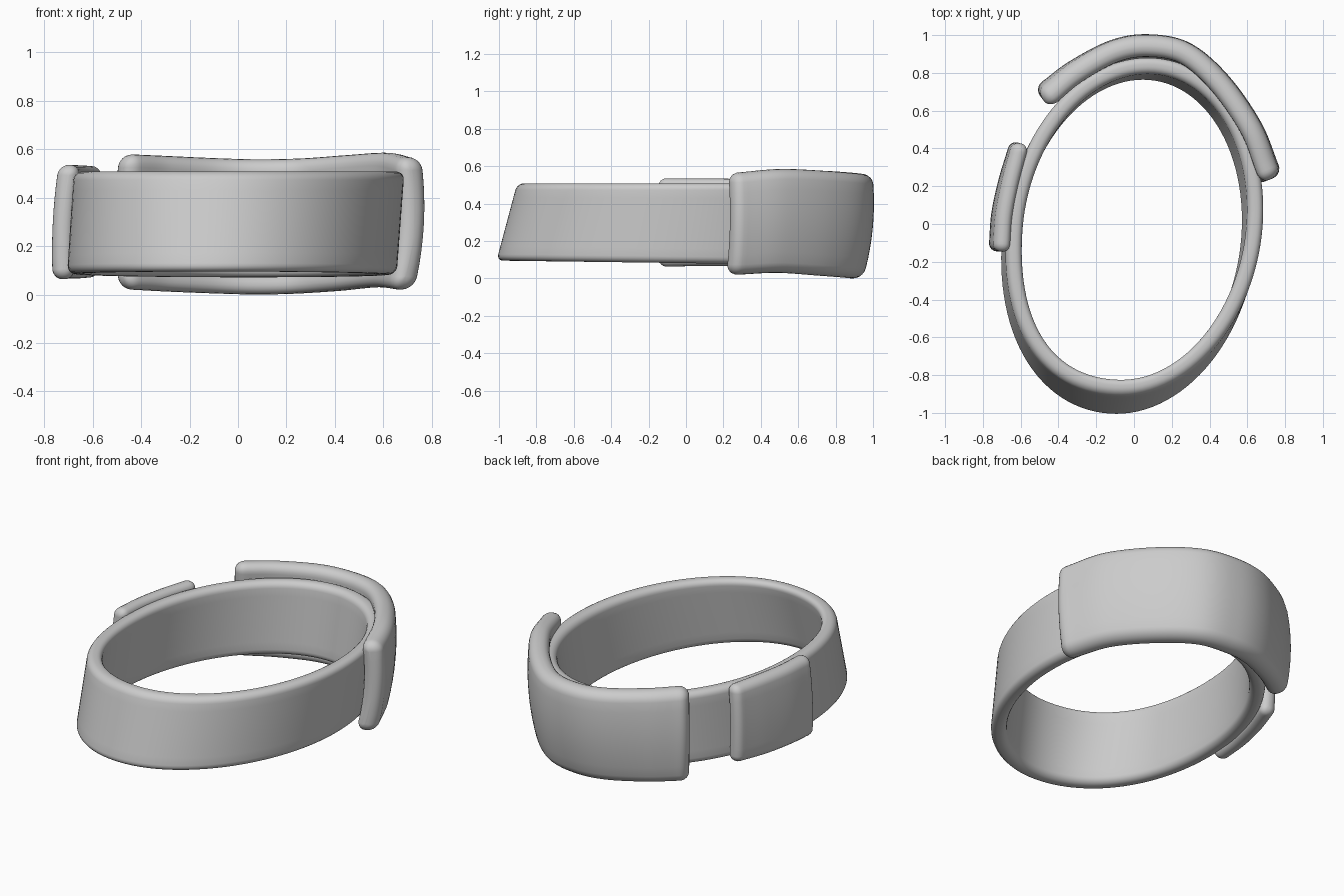
import bpy, bmesh, math
from mathutils import Vector

cube = bpy.data.objects.get("Cube")
if cube:
    bpy.data.objects.remove(cube, do_unlink=True)

grey = bpy.data.materials.new("plain grey")
grey.use_nodes = True
COLOUR = (0.6, 0.6, 0.6, 1)
grey.diffuse_color = COLOUR
grey.node_tree.nodes["Principled BSDF"].inputs["Base Color"].default_value = COLOUR


def section(w, h, r, bulge, steps=6, rows=8):
    """Rounded rectangle with half sizes w, h, bowed sideways by bulge."""
    pts = []
    for q, (sx, sy) in enumerate(((1, 1), (-1, 1), (-1, -1), (1, -1))):
        for i in range(steps):
            a = math.pi / 2 * (q + i / (steps - 1))
            pts.append((sx * (w - r) + r * math.cos(a), sy * (h - r) + r * math.sin(a)))
        if q % 2:
            pts += [(sx * w, sy * (h - r) * (1 - 2 * k / rows)) for k in range(1, rows)]
    return [(u - bulge * (1 - (v / h) ** 2), v) for u, v in pts]


def smooth_path(points, steps=10):
    """Open Catmull-Rom curve through points of any dimension."""
    p = [Vector(q) for q in points]
    p = [2 * p[0] - p[1]] + p + [2 * p[-1] - p[-2]]
    out = []
    for i in range(1, len(p) - 2):
        a, b, c, d = p[i - 1:i + 3]
        for s in range(steps):
            t = s / steps
            out.append(0.5 * (2 * b + (c - a) * t + (2 * a - 5 * b + 4 * c - d) * t ** 2
                              + (3 * b - a - 3 * c + d) * t ** 3))
    return out + [p[-2]]


def sweep(name, tops, bottoms, w, r, bulge, closed):
    """Strap between a top and a bottom line, with rounded edges and ends."""
    n = len(tops)
    mids = [(t + b) / 2 for t, b in zip(tops, bottoms)]
    stations = []
    for i in range(n):
        if closed:
            tan = mids[(i + 1) % n] - mids[i - 1]
        else:
            tan = mids[min(i + 1, n - 1)] - mids[max(i - 1, 0)]
        tan.z = 0
        stations.append((i, tan.normalized(), 0, 0))
    if not closed:
        def cap(station, sign):
            i, tan = station[:2]
            return [(i, tan, sign * r * math.sin(a), r * (1 - math.cos(a)))
                    for a in (math.pi / 2 * k / 6 for k in range(1, 7))]
        stations = cap(stations[0], -1)[::-1] + stations + cap(stations[-1], 1)

    bm = bmesh.new()
    rings = []
    for i, tan, shift, inset in stations:
        side = Vector((tan.y, -tan.x, 0))
        up = (tops[i] - bottoms[i]) / 2
        h = up.length
        up.normalize()
        base = mids[i] + tan * shift
        rr = max(r - inset, 0.002)
        rings.append([bm.verts.new(base + side * u + up * v)
                      for u, v in section(w - inset, h - inset, rr, bulge)])
    pairs = list(zip(rings, rings[1:]))
    if closed:
        pairs.append((rings[-1], rings[0]))
    else:
        bm.faces.new(rings[0])
        bm.faces.new(rings[-1])
    for a, b in pairs:
        for j in range(len(a)):
            k = (j + 1) % len(a)
            bm.faces.new((a[j], a[k], b[k], b[j]))
    bmesh.ops.recalc_face_normals(bm, faces=bm.faces)
    mesh = bpy.data.meshes.new(name)
    bm.to_mesh(mesh)
    bm.free()
    mesh.materials.append(grey)
    obj = bpy.data.objects.new(name, mesh)
    bpy.context.collection.objects.link(obj)
    bpy.ops.object.select_all(action="DESELECT")
    obj.select_set(True)
    bpy.context.view_layer.objects.active = obj
    bpy.ops.object.shade_smooth_by_angle(angle=math.radians(40))


def oval(cx, cy, a, b, z, lift, full, count=112):
    """Skewed oval; lift raises its front, full swells its front right quarter."""
    pts = []
    for i in range(count):
        t = math.tau * i / count
        c, s = math.cos(t), math.sin(t)
        k = 1 + full * (2 * c * s) ** 2 if c < 0 and s < 0 else 1
        pts.append(Vector((cx + k * (a * c + 0.07 * s), cy + k * b * s, z - lift * s)))
    return pts


def plate(name, points, w, r, bulge):
    """Curved plate; points hold x, y, bottom z, top z, outward shift of the foot."""
    path = smooth_path(points)
    tops = [Vector((p[0], p[1], p[3])) for p in path]
    bottoms = []
    for i, p in enumerate(path):
        tan = path[min(i + 1, len(path) - 1)] - path[max(i - 1, 0)]
        out = Vector((-tan[1], tan[0], 0)).normalized() * p[4]
        bottoms.append(Vector((p[0], p[1], p[2])) + out)
    sweep(name, tops, bottoms, w, r, bulge, False)


# Closed band, leaning back
sweep("band", oval(0.005, -0.01, 0.635, 0.85, 0.508, 0, 0.035),
      oval(-0.025, -0.083, 0.633, 0.887, 0.083, 0.012, 0.012), 0.043, 0.036, 0, True)

# Wide plate wrapped round the back and left
plate("back_plate", [
    (-0.435, 0.685, 0.02, 0.578, 0), (-0.3, 0.797, 0.012, 0.572, -0.02),
    (-0.1, 0.908, 0.004, 0.563, -0.04), (0.08, 0.938, 0, 0.558, -0.05),
    (0.27, 0.897, 0.004, 0.562, -0.05), (0.45, 0.74, 0.015, 0.575, -0.045),
    (0.612, 0.505, 0.03, 0.585, -0.04), (0.698, 0.285, 0.02, 0.567, -0.03)],
    0.058, 0.054, 0.028)

# Small plate on the right side
plate("side_plate", [
    (-0.695, -0.105, 0.063, 0.535, 0.025), (-0.683, 0.05, 0.066, 0.534, 0.025),
    (-0.65, 0.22, 0.066, 0.533, 0.02), (-0.607, 0.385, 0.07, 0.53, 0.01)],
    0.045, 0.042, 0.012)
